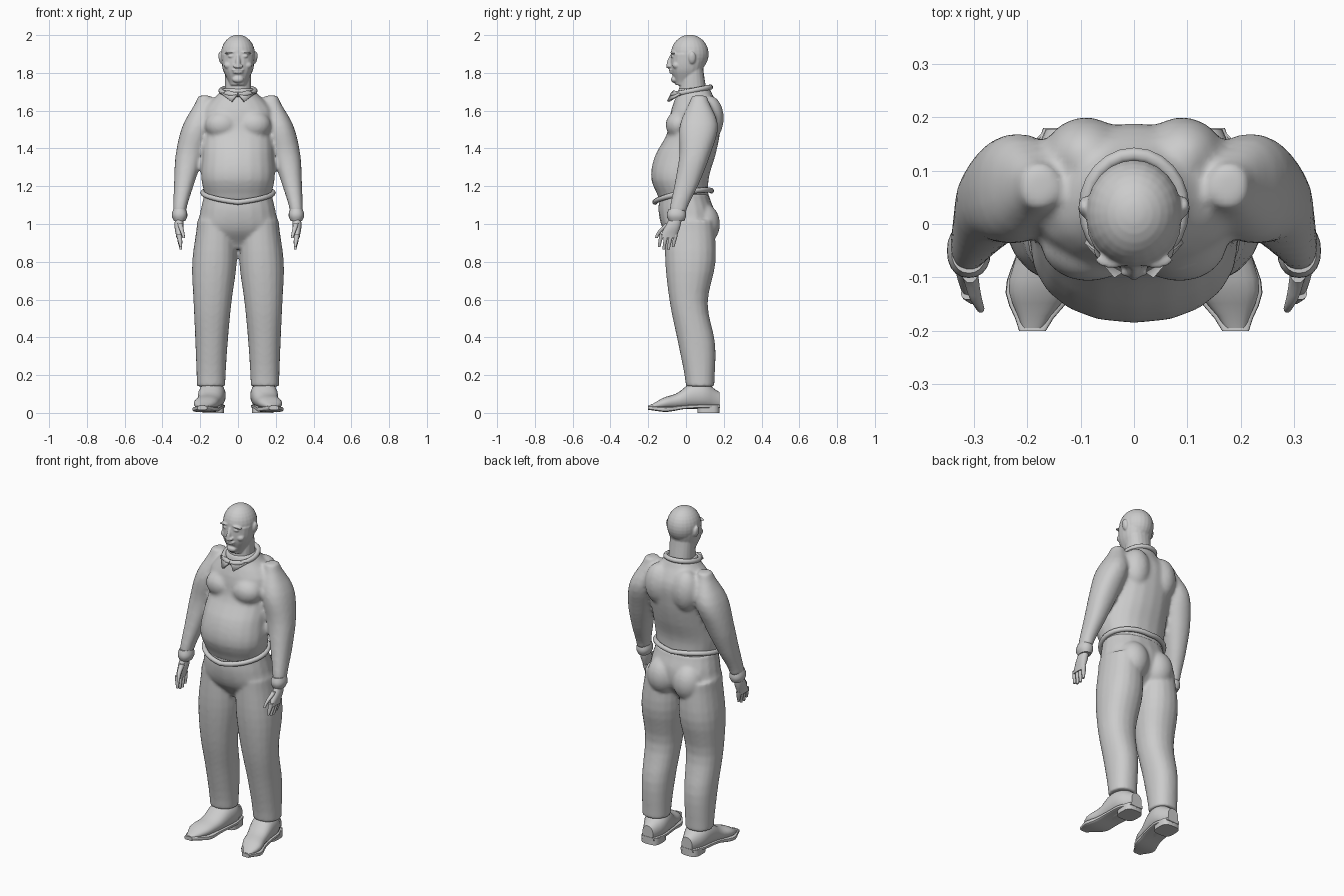
import bpy, bmesh, math
from mathutils import Matrix

cube = bpy.data.objects.get("Cube")
if cube:
    bpy.data.objects.remove(cube, do_unlink=True)

grey = bpy.data.materials.new("plain_grey")
grey.use_nodes = True
shade = (0.6, 0.6, 0.6, 1)
grey.diffuse_color = shade
grey.node_tree.nodes["Principled BSDF"].inputs["Base Color"].default_value = shade


def sample(profile, t):
    """Smooth value at t along evenly spaced profile points."""
    if not isinstance(profile, list):
        return profile
    last = len(profile) - 1
    i = min(int(t * last), last - 1)
    u = t * last - i
    p, q, r, s = (profile[min(max(i + k, 0), last)] for k in (-1, 0, 1, 2))
    return q + u * (r - p + u * (2*p - 5*q + 4*r - s + u * (3*q - p - 3*r + s))) / 2


def signed_power(value, power):
    return math.copysign(abs(value) ** power, value)


def loft(bm, start, end, half, near, far, centre=0, side=1,
         along_y=False, power=0.9, sides=20, rows=16):
    """Skin oval rings whose width and depth follow the given profiles."""
    loops = []
    for row in range(rows + 1):
        t = row / rows
        level = start + (end - start) * t
        width, middle = sample(half, t), sample(centre, t)
        lo, hi = sample(near, t), sample(far, t)
        loop = []
        for k in range(sides):
            angle = math.tau * k / sides
            x = side * (middle + width * signed_power(math.cos(angle), power))
            v = (lo + hi) / 2 + (hi - lo) / 2 * signed_power(math.sin(angle), power)
            loop.append(bm.verts.new((x, level, v) if along_y else (x, v, level)))
        loops.append(loop)
    for lower, upper in zip(loops, loops[1:]):
        for k in range(sides):
            m = (k + 1) % sides
            bm.faces.new((lower[k], lower[m], upper[m], upper[k]))
    bm.faces.new(loops[0])
    bm.faces.new(loops[-1])


def ball(bm, centre, radii, turn=0):
    matrix = (Matrix.Translation(centre) @ Matrix.Rotation(turn, 4, 'Y')
              @ Matrix.Diagonal((*radii, 1)))
    bmesh.ops.create_uvsphere(bm, u_segments=24, v_segments=16, radius=1, matrix=matrix)


def finish(name, bm, voxel=0, smooth=4, angle=50):
    """Turn the bmesh into an object; a voxel size fuses its pieces."""
    bmesh.ops.recalc_face_normals(bm, faces=bm.faces)
    mesh = bpy.data.meshes.new(name)
    bm.to_mesh(mesh)
    bm.free()
    mesh.materials.append(grey)
    ob = bpy.data.objects.new(name, mesh)
    bpy.context.collection.objects.link(ob)
    if voxel:
        fuse = ob.modifiers.new("fuse", 'REMESH')
        fuse.mode, fuse.voxel_size, fuse.use_smooth_shade = 'VOXEL', voxel, True
        soften = ob.modifiers.new("soften", 'SMOOTH')
        soften.factor, soften.iterations = 0.5, smooth
    else:
        bpy.ops.object.select_all(action='DESELECT')
        ob.select_set(True)
        bpy.context.view_layer.objects.active = ob
        bpy.ops.object.shade_smooth_by_angle(angle=math.radians(angle))
    return ob


def tube(name, points, radius, cyclic):
    curve = bpy.data.curves.new(name, 'CURVE')
    curve.dimensions, curve.bevel_depth, curve.bevel_resolution = '3D', radius, 2
    curve.use_fill_caps = True
    spline = curve.splines.new('POLY')
    spline.points.add(len(points) - 1)
    for point, co in zip(spline.points, points):
        point.co = (*co, 1)
    spline.use_cyclic_u, spline.use_smooth = cyclic, True
    curve.materials.append(grey)
    bpy.context.collection.objects.link(bpy.data.objects.new(name, curve))


# Shirt: body, chest, shoulder blades and sleeves fused together
bm = bmesh.new()
loft(bm, start=1.12, end=1.72, half=[.17, .195, .19, .185, .19, .08],
     near=[-.14, -.185, -.165, -.1, -.08, -.04],
     far=[.12, .12, .155, .18, .185, .125])
for s in (-1, 1):
    ball(bm, (.085 * s, -.035, 1.525), (.09, .073, .075))
    ball(bm, (.09 * s, .125, 1.56), (.08, .075, .12))
    loft(bm, start=1.06, end=1.68, side=s,
         centre=[.31, .285, .255, .215, .175], half=[.034, .054, .075, .077, .035],
         near=[-.09, -.06, -.035, -.033, .03], far=[0, .07, .13, .17, .11])
finish("shirt", bm, voxel=.011, smooth=6)

# Trousers: hips, seat and legs fused together
bm = bmesh.new()
loft(bm, start=.87, end=1.16, half=[.1, .21, .2, .18],
     near=[-.05, -.12, -.145, -.14], far=[.07, .14, .15, .12])
for s in (-1, 1):
    ball(bm, (.085 * s, .09, 1), (.09, .09, .11))
    loft(bm, start=.14, end=1.02, side=s, centre=[.143, .135, .115],
         half=[.075, .085, .1, .118, .1],
         near=[0, -.04, -.085, -.11, -.11], far=[.15, .155, .115, .157, .15])
finish("trousers", bm, voxel=.009, smooth=5)

# Head: skull, face, neck, nose, lips and chin
bm = bmesh.new()
ball(bm, (0, .02, 1.9), (.09, .1, .102))
loft(bm, start=1.735, end=1.9, half=[.045, .08, .09],
     near=[-.055, -.08, -.08], far=[.05, .09, .11])
loft(bm, start=1.68, end=1.84, half=.07, near=[-.04, -.02], far=[.11, .09])
loft(bm, start=1.826, end=1.895, half=[.016, .014, .01],
     near=[-.105, -.1, -.085], far=-.05)
ball(bm, (0, -.077, 1.815), (.033, .014, .006))
ball(bm, (0, -.075, 1.802), (.028, .015, .006))
ball(bm, (0, -.062, 1.765), (.03, .018, .018))
# Brows, eyes, cheeks, nostrils and ears
for s in (-1, 1):
    ball(bm, (.04 * s, -.068, 1.908), (.033, .015, .006), turn=.15 * s)
    ball(bm, (.036 * s, -.069, 1.888), (.017, .012, .008))
    ball(bm, (.05 * s, -.05, 1.84), (.025, .022, .02))
    ball(bm, (.016 * s, -.088, 1.836), (.01, .011, .008))
    ball(bm, (.09 * s, .032, 1.88), (.013, .02, .033), turn=.15 * s)
finish("head", bm, voxel=.0045, smooth=3)

# Shirt hem: tilted roll round the waist
hem = []
for k in range(32):
    c, s = math.cos(math.tau * k / 32), math.sin(math.tau * k / 32)
    hem.append((.186 * c, .15 * s - .015, 1.145 + .03 * s + .02 * abs(c)))
tube("shirt_hem", hem, radius=.014, cyclic=True)

# Collar: open roll round the neck, with two pointed flaps
band = []
for k in range(25):
    c, s = math.cos(math.tau * k / 24), math.sin(math.tau * k / 24)
    band.append((.09 * s, .03 - .1 * c, 1.705 - .02 * c))
tube("collar_band", band, radius=.014, cyclic=False)

for s, side in ((-1, "right"), (1, "left")):
    bm = bmesh.new()
    outline = [(0, -.074, 1.69), (.05, -.06, 1.706), (.09, -.03, 1.69), (.034, -.095, 1.648)]
    bm.faces.new([bm.verts.new((x * s, y, z)) for x, y, z in outline])
    flap = finish(side + "_collar_flap", bm)
    thickness = flap.modifiers.new("thickness", 'SOLIDIFY')
    thickness.thickness, thickness.offset = .014, 0

    # Cuff
    bm = bmesh.new()
    loft(bm, start=1.015, end=1.08, side=s, centre=.309, half=[.03, .04, .04, .033],
         near=[-.09, -.1, -.1, -.092], far=[-.01, 0, 0, -.005], rows=6)
    finish(side + "_cuff", bm)

    # Hand: palm, four fingers and thumb
    bm = bmesh.new()
    loft(bm, start=.925, end=1.05, side=s, centre=.312, half=[.014, .024, .019],
         near=[-.14, -.11, -.08], far=[-.05, -.03, -.02], rows=8)
    for finger in range(4):
        y = -.13 + .025 * finger
        tip = .878 if finger in (0, 3) else .865
        loft(bm, start=tip, end=.945, side=s, centre=[.303, .311], half=[.006, .012, .013],
             near=[y - .02, y - .012], far=[y - .005, y + .012], sides=10, rows=6)
    loft(bm, start=.925, end=1.005, side=s, centre=[.287, .307], half=[.007, .015],
         near=[-.166, -.148, -.11], far=[-.15, -.12, -.07], sides=10, rows=6)
    finish(side + "_hand", bm)

    # Shoe upper, toes turned out
    turned_out = [.19, .147, .13]
    bm = bmesh.new()
    loft(bm, start=-.195, end=.178, side=s, along_y=True, centre=turned_out,
         half=[.02, .06, .062, .07, .068, .035],
         near=.02, far=[.04, .08, .105, .16, .16, .11])
    finish(side + "_shoe", bm)

    # Sole and heel
    bm = bmesh.new()
    loft(bm, start=-.2, end=.18, side=s, along_y=True, centre=turned_out, power=.4,
         half=[.025, .066, .063, .065, .066, .04],
         near=[.016, .005, .02, .025, .025], far=[.038, .032, .04, .045, .045])
    finish(side + "_sole", bm, angle=35)
    bm = bmesh.new()
    loft(bm, start=0, end=.04, side=s, centre=.131, half=.057,
         near=.06, far=.178, power=.6, rows=1)
    finish(side + "_heel", bm, angle=35)
